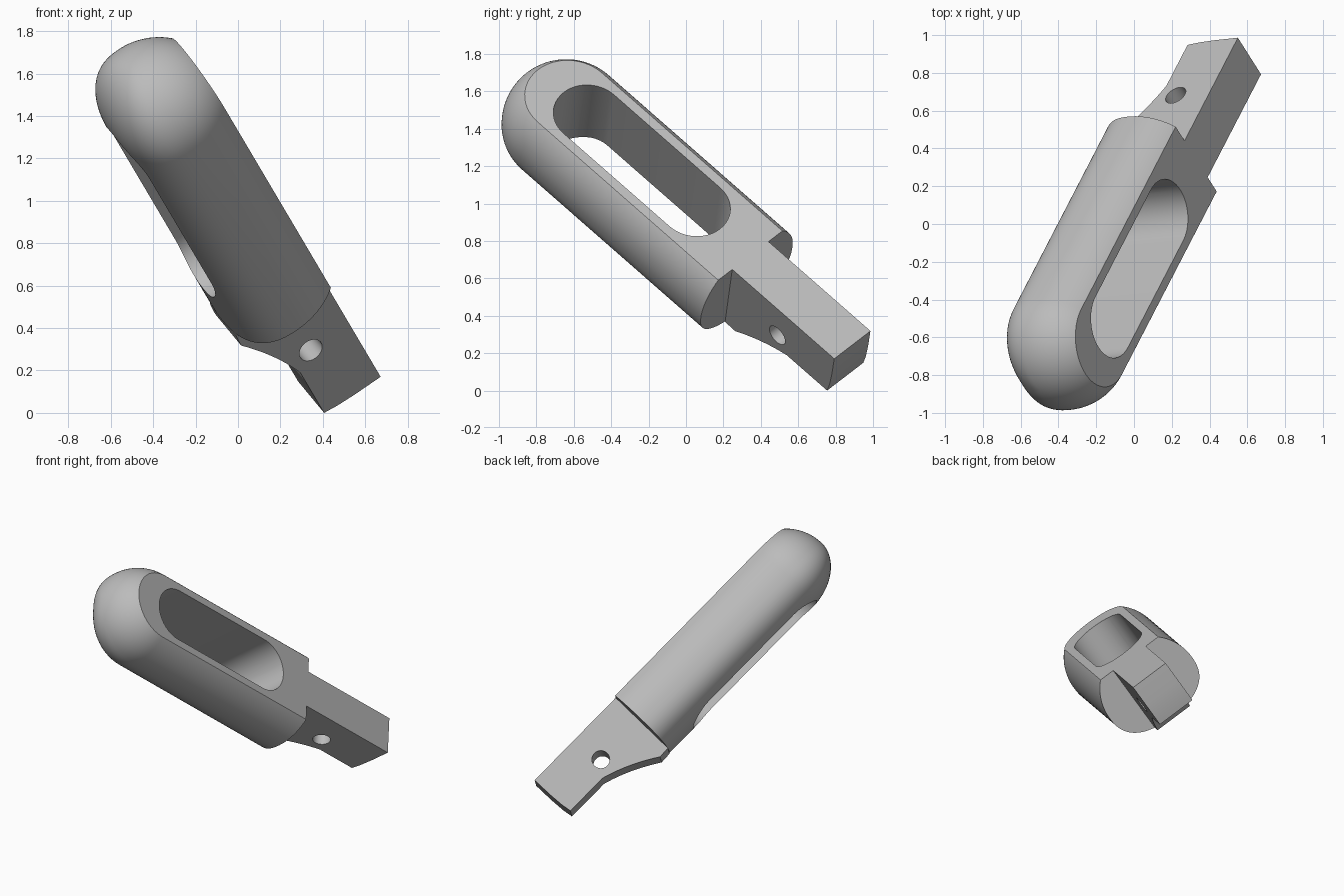
import bpy, bmesh, math
from mathutils import Matrix, Vector

if "Cube" in bpy.data.objects:
    bpy.data.objects.remove(bpy.data.objects["Cube"], do_unlink=True)

# Tilted frame: local x = across the tang, y = along the handle, z = out of the flat
along = Vector((0.363, 0.701, -0.614)).normalized()
up = Vector((0.453, -0.70, -0.551)).cross(along).normalized()
across = along.cross(up)
frame = Matrix((across, along, up)).transposed().to_4x4()
MID = -0.498            # centre line across
AXIS = 0.46             # centre line height
R = 0.345               # handle radius
DEPTH = 0.25            # flattened radius of the underside
TOP, BOTTOM = 0.706, 0.215
HEAD, END = -1.455, -0.078   # ball centre and square end along the handle

metal = bpy.data.materials.new("plain_grey")
metal.use_nodes = True
metal.diffuse_color = (0.5, 0.5, 0.5, 1)
metal.node_tree.nodes["Principled BSDF"].inputs["Base Color"].default_value = (0.5, 0.5, 0.5, 1)


def make(name, bm):
    bmesh.ops.recalc_face_normals(bm, faces=bm.faces)
    mesh = bpy.data.meshes.new(name)
    bm.to_mesh(mesh)
    bm.free()
    mesh.materials.append(metal)
    obj = bpy.data.objects.new(name, mesh)
    bpy.context.scene.collection.objects.link(obj)
    return obj


def prism(name, points, direction):
    bm = bmesh.new()
    face = bm.faces.new([bm.verts.new(p) for p in points])
    new = bmesh.ops.extrude_face_region(bm, geom=[face])["geom"]
    verts = [v for v in new if isinstance(v, bmesh.types.BMVert)]
    bmesh.ops.translate(bm, verts=verts, vec=direction)
    return make(name, bm)


def cut(obj, cutter):
    mod = obj.modifiers.new("cut", "BOOLEAN")
    mod.operation, mod.solver, mod.object = "DIFFERENCE", "EXACT", cutter
    cutter.hide_render = True
    deps = bpy.context.evaluated_depsgraph_get()
    mesh = bpy.data.meshes.new_from_object(obj.evaluated_get(deps))
    obj.modifiers.clear()
    obj.data = mesh
    bpy.data.objects.remove(cutter, do_unlink=True)


def arc(radius, start, stop, steps):
    for i in range(steps + 1):
        t = start + (stop - start) * i / steps
        yield radius * math.cos(t), radius * math.sin(t)


# Handle: round bar with a ball end
bm = bmesh.new()
outline = [(x, HEAD - y) for x, y in arc(R, math.pi / 2, 0, 20)]
outline += [(R, END), (0, END)]
verts = [bm.verts.new((MID + x, y, AXIS)) for x, y in outline]
edges = [bm.edges.new(pair) for pair in zip(verts, verts[1:])]
bmesh.ops.spin(bm, geom=verts + edges, cent=(MID, 0, AXIS), axis=(0, 1, 0),
               angle=math.tau, steps=96)
bmesh.ops.remove_doubles(bm, verts=bm.verts, dist=0.0005)

# Underside: flattened with softly rounded corners
for v in bm.verts:
    x, z = v.co.x - MID, v.co.z - AXIS
    radius = math.hypot(x, z)
    if z < -1e-5 and radius > 1e-5:
        v.co.x = MID + math.copysign(radius * abs(x / radius) ** 0.8, x)
        v.co.z = AXIS - radius * DEPTH / R * abs(z / radius) ** 0.8

# Upper side: cut flat
cutting = bmesh.ops.bisect_plane(bm, geom=bm.verts[:] + bm.edges[:] + bm.faces[:],
                                 plane_co=(0, 0, TOP), plane_no=(0, 0, 1),
                                 clear_outer=True)["geom_cut"]
rim = [e for e in cutting if isinstance(e, bmesh.types.BMEdge)]
bmesh.ops.holes_fill(bm, edges=rim, sides=0)
handle = make("handle", bm)

# Long slot from the flat through the underside
SLOT = 0.19
slot = [(MID + x, -0.50 + y, 0) for x, y in arc(SLOT, 0, math.pi, 24)]
slot += [(MID + x, -1.31 + y, 0) for x, y in arc(SLOT, math.pi, math.tau, 24)]
cut(handle, prism("slot_cutter", slot, (0, 0, 1)))

# Tang: scooped underside, slightly bowed tip
LEFT, THICK = -0.635, 0.273
side_profile = [(END, TOP), (END, BOTTOM), (0, BOTTOM - 0.003)]
for i in range(1, 13):
    t = i / 12
    side_profile.append((0.373 * t, 0.212 + 0.176 * t + 0.07 * t * (1 - t)))
side_profile += [(0.681, 0.388), (0.692, 0.46), (0.698, 0.56), (0.70, TOP)]
tang = prism("tang", [(LEFT, y, z) for y, z in side_profile], (THICK, 0, 0))

# Pin hole across the tang
hole = [(-1, 0.29 + y, 0.485 + z) for y, z in arc(0.06, 0, math.tau * 39 / 40, 39)]
cut(tang, prism("hole_cutter", hole, (1, 0, 0)))

# Tilt, stand on the floor and centre
parts = [handle, tang]
for part in parts:
    part.data.transform(frame)
points = [v.co for part in parts for v in part.data.vertices]
low = Vector([min(p[i] for p in points) for i in range(3)])
high = Vector([max(p[i] for p in points) for i in range(3)])
middle = (low + high) / 2
place = Matrix.Translation((-middle.x, -middle.y, -low.z))
for part in parts:
    part.data.transform(place)
    bpy.ops.object.select_all(action="DESELECT")
    part.select_set(True)
    bpy.context.view_layer.objects.active = part
    bpy.ops.object.shade_smooth_by_angle(angle=math.radians(25))
